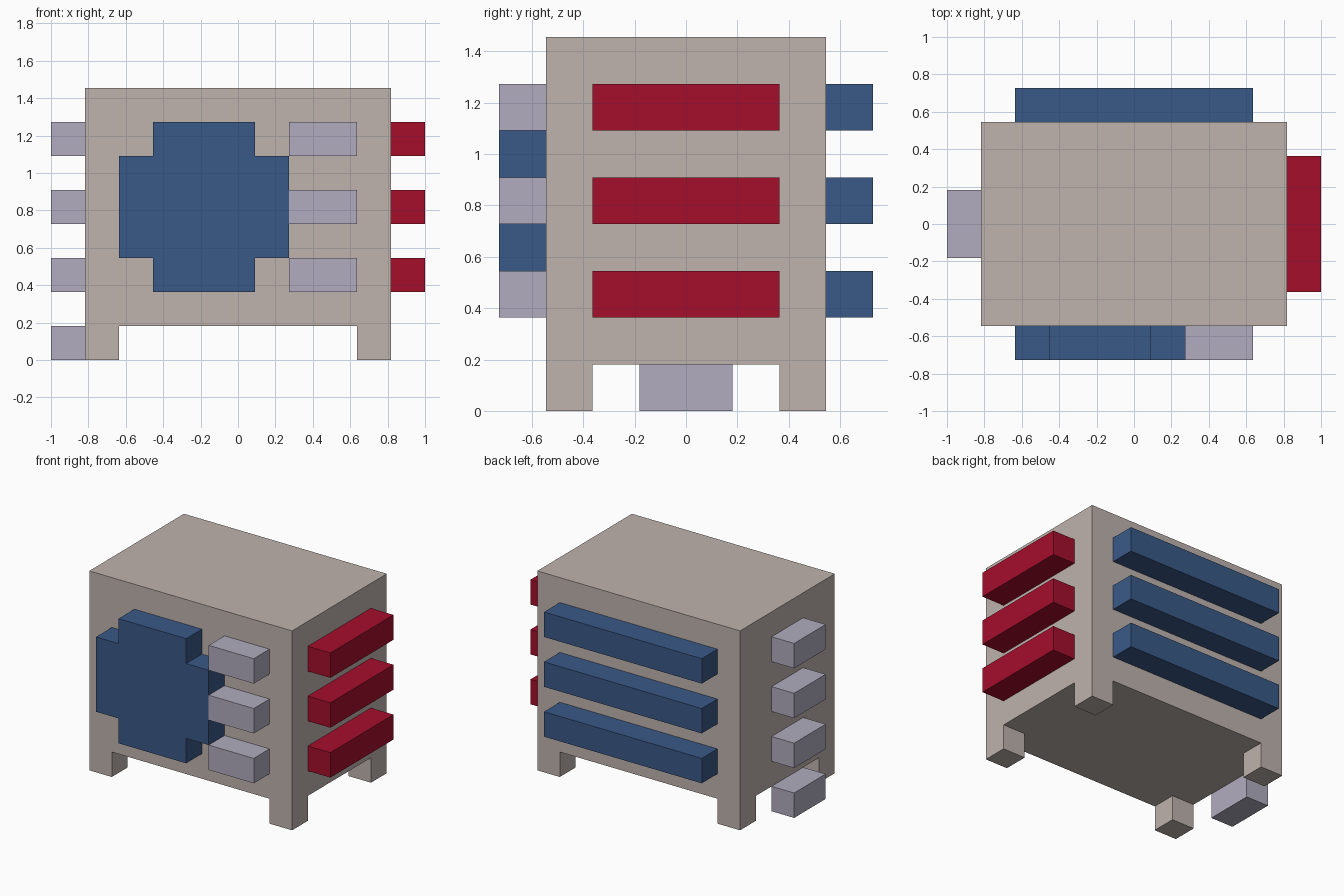
import bpy, bmesh
from mathutils import Vector

cube = bpy.data.objects.get("Cube")
if cube:
    bpy.data.objects.remove(cube, do_unlink=True)

U = 2 / 11                      # module: the whole design sits on this grid
LEVELS = (2, 4, 6)              # heights of the three shelf rows


def material(name, hex_code):
    srgb = [int(hex_code[i:i + 2], 16) / 255 for i in (0, 2, 4)]
    col = [c / 12.92 if c <= 0.04045 else ((c + 0.055) / 1.055) ** 2.4 for c in srgb] + [1]
    m = bpy.data.materials.new(name)
    m.use_nodes = True
    m.diffuse_color = col
    m.node_tree.nodes["Principled BSDF"].inputs["Base Color"].default_value = col
    return m


STONE = material("warm_stone", "BFB3AD")
RED = material("crimson", "A50E2C")
BLUE = material("slate_blue", "3A5987")
LILAC = material("pale_lilac", "B1ACBF")


def finish(bm, name, mat):
    bmesh.ops.scale(bm, vec=(U, U, U), verts=bm.verts)
    bmesh.ops.recalc_face_normals(bm, faces=bm.faces)
    me = bpy.data.meshes.new(name)
    bm.to_mesh(me)
    bm.free()
    me.materials.append(mat)
    ob = bpy.data.objects.new(name, me)
    bpy.context.collection.objects.link(ob)
    return ob


def box_mesh(lo, hi):
    bm = bmesh.new()
    bmesh.ops.create_cube(bm, size=1)
    lo, hi = Vector(lo), Vector(hi)
    bmesh.ops.scale(bm, vec=hi - lo, verts=bm.verts)
    bmesh.ops.translate(bm, vec=(lo + hi) / 2, verts=bm.verts)
    return bm


def box(name, mat, lo, hi):
    return finish(box_mesh(lo, hi), name, mat)


# Cabinet body with four corner legs pulled down from its underside
bm = box_mesh((-4.5, -3, 1), (4.5, 3, 8))
for axis, pos in ((0, 3.5), (0, -3.5), (1, 2), (1, -2)):
    co, no = Vector((0, 0, 0)), Vector((0, 0, 0))
    co[axis], no[axis] = pos, 1
    bmesh.ops.bisect_plane(bm, geom=bm.verts[:] + bm.edges[:] + bm.faces[:],
                           plane_co=co, plane_no=no)
bm.normal_update()
corners = [f for f in bm.faces if f.normal.z < -0.9
           and abs(f.calc_center_median().x) > 3.5
           and abs(f.calc_center_median().y) > 2]
for face in corners:
    leg = bmesh.ops.extrude_discrete_faces(bm, faces=[face])["faces"][0]
    bmesh.ops.translate(bm, vec=(0, 0, -1), verts=leg.verts)
bmesh.ops.remove_doubles(bm, verts=bm.verts, dist=0.001)
bmesh.ops.dissolve_limit(bm, angle_limit=0.01, verts=bm.verts, edges=bm.edges)
finish(bm, "cabinet_body", STONE)

# Stepped cross panel on the front
profile = [(-2.5, 2), (0.5, 2), (0.5, 3), (1.5, 3), (1.5, 6), (0.5, 6),
           (0.5, 7), (-2.5, 7), (-2.5, 6), (-3.5, 6), (-3.5, 3), (-2.5, 3)]
bm = bmesh.new()
face = bm.faces.new([bm.verts.new((x, -3, z)) for x, z in profile])
ext = bmesh.ops.extrude_face_region(bm, geom=[face])["geom"]
bmesh.ops.translate(bm, vec=(0, -1, 0),
                    verts=[v for v in ext if isinstance(v, bmesh.types.BMVert)])
finish(bm, "front_cross_panel", BLUE)

# Rows of bars on every side
for i, z in enumerate(LEVELS, 1):
    box(f"front_block_{i}", LILAC, (1.5, -4, z), (3.5, -3, z + 1))
    box(f"red_side_bar_{i}", RED, (4.5, -2, z), (5.5, 2, z + 1))
    box(f"back_bar_{i}", BLUE, (-3.5, 3, z), (3.5, 4, z + 1))

# Column of small blocks on the other side, reaching the ground
for i, z in enumerate((0,) + LEVELS):
    box(f"lilac_side_block_{i}", LILAC, (-5.5, -1, z), (-4.5, 1, z + 1))
